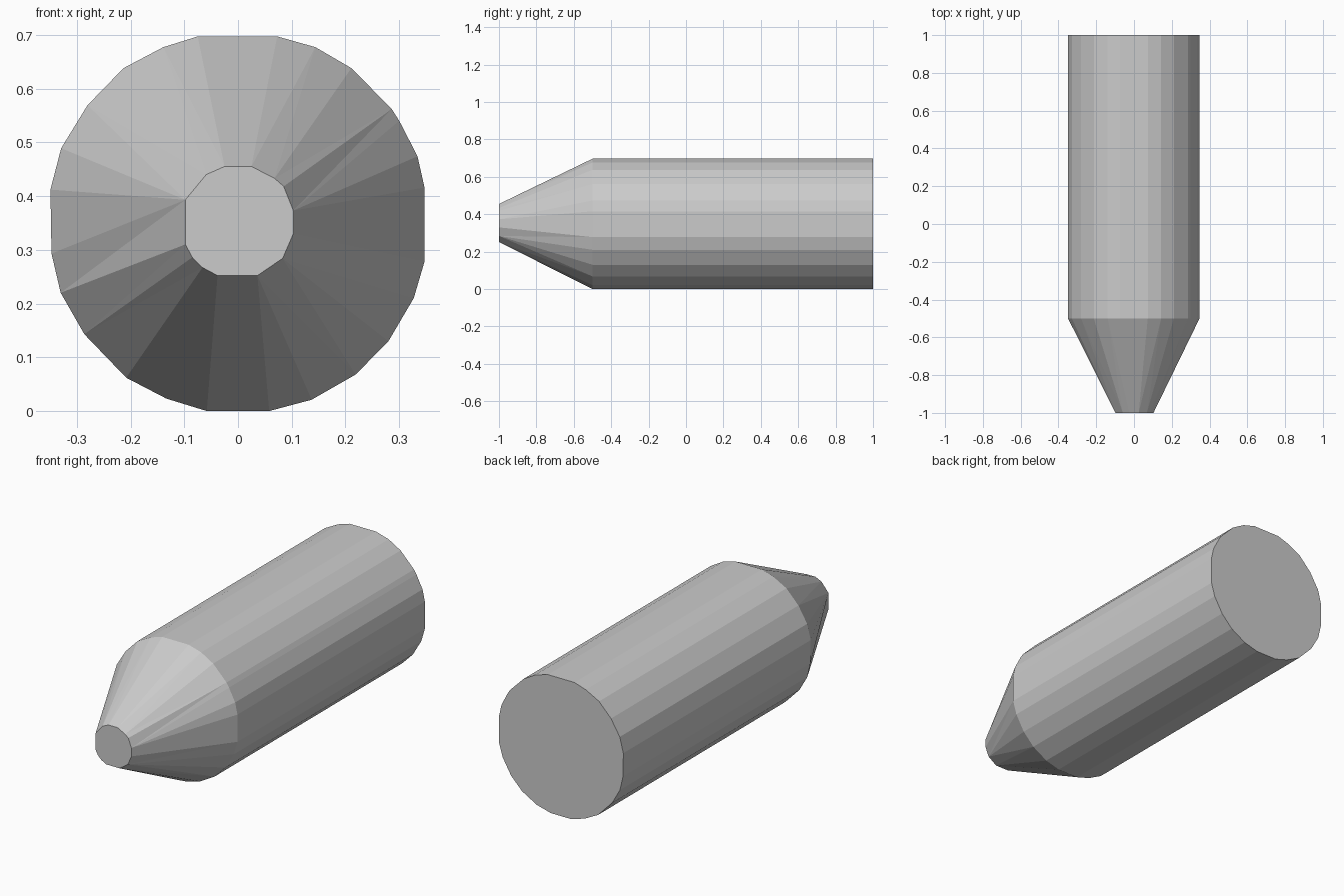
import bpy, bmesh
from math import atan2

if "Cube" in bpy.data.objects:
    bpy.data.objects.remove(bpy.data.objects["Cube"])

AXIS_Z = 0.35

# Faceted cross-sections (x, z) of the barrel and the blunt tip
BARREL = [(-.075, .697), (.073, .697), (.144, .677), (.211, .638), (.286, .562),
          (.30, .54), (.334, .474), (.347, .416), (.347, .278), (.327, .21),
          (.28, .13), (.219, .068), (.137, .021), (.058, 0), (-.058, 0),
          (-.133, .023), (-.208, .062), (-.286, .143), (-.33, .22), (-.347, .293),
          (-.349, .412), (-.329, .489), (-.28, .569), (-.213, .638), (-.139, .677)]
TIP = [(-.025, .455), (.025, .455), (.068, .433), (.085, .418), (.103, .373),
       (.103, .33), (.083, .284), (.036, .252), (-.038, .252), (-.066, .267),
       (-.085, .286), (-.098, .31), (-.098, .393), (-.059, .44)]


def angle(p):
    return atan2(p[1] - AXIS_Z, p[0])


def ring(bm, section, y):
    return [bm.verts.new((x, y, z)) for x, z in section]


def skin(bm, a, b, sec_a, sec_b):
    """Join two rings of different counts with triangles, walking by angle."""
    steps = sorted([(angle(p), 0, i) for i, p in enumerate(sec_a)] +
                   [(angle(p), 1, i) for i, p in enumerate(sec_b)])
    i, j = len(a) - 1, len(b) - 1
    for _, which, k in steps:
        if which == 0:
            bm.faces.new((a[i], a[k], b[j]))
            i = k
        else:
            bm.faces.new((a[i], b[k], b[j]))
            j = k


BARREL.sort(key=angle)
TIP.sort(key=angle)
bm = bmesh.new()

# Straight barrel with a flat back
back = ring(bm, BARREL, 1.0)
shoulder = ring(bm, BARREL, -0.5)
n = len(BARREL)
for k in range(n):
    m = (k + 1) % n
    bm.faces.new((back[k], back[m], shoulder[m], shoulder[k]))
bm.faces.new(back)

# Tapered nose with a flat tip
tip = ring(bm, TIP, -1.0)
skin(bm, shoulder, tip, BARREL, TIP)
bm.faces.new(tip)

bmesh.ops.recalc_face_normals(bm, faces=bm.faces[:])
mesh = bpy.data.meshes.new("tapered_cylinder")
bm.to_mesh(mesh)
bm.free()
bpy.context.collection.objects.link(bpy.data.objects.new("tapered_cylinder", mesh))
